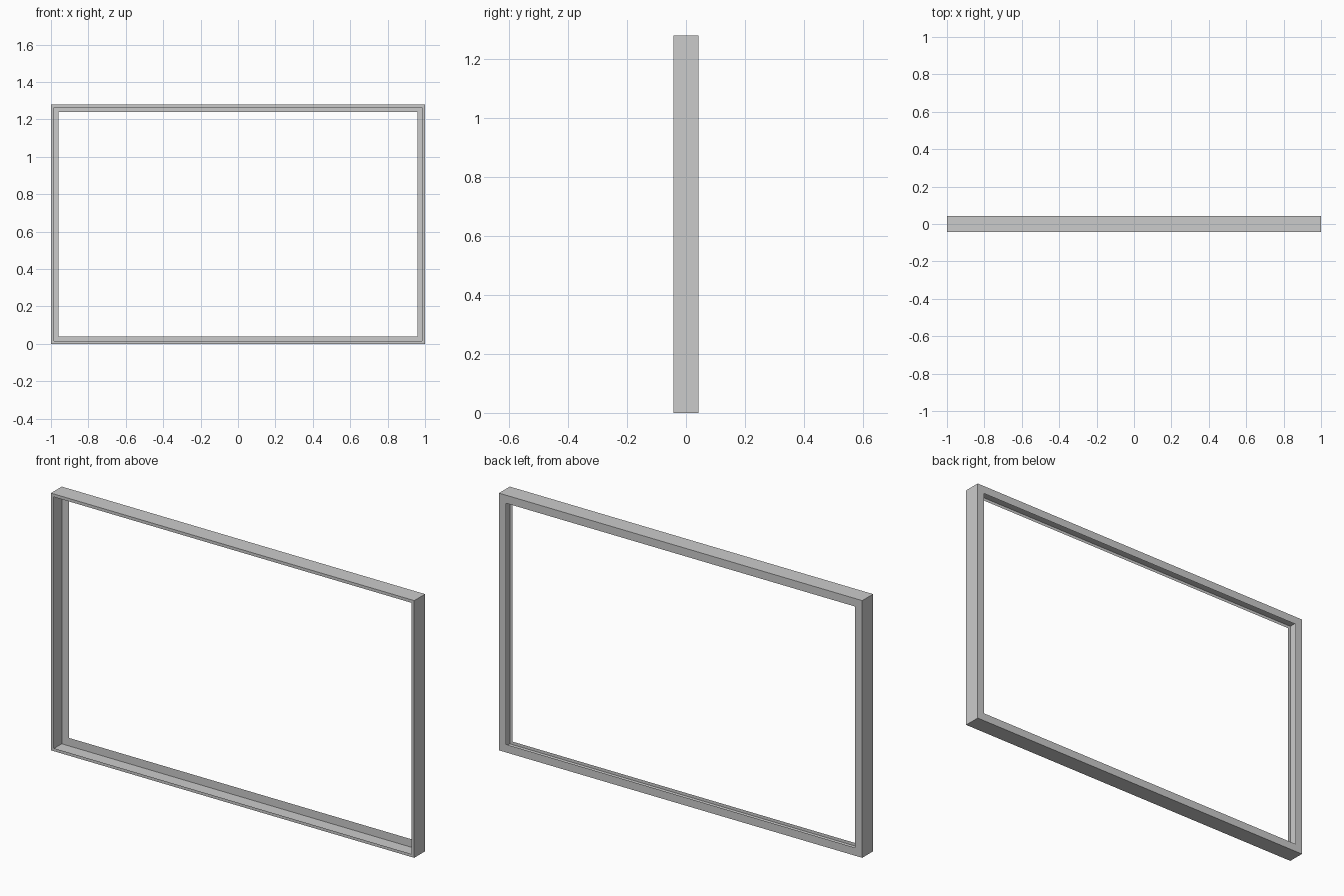
import bpy, bmesh

if "Cube" in bpy.data.objects:
    bpy.data.objects.remove(bpy.data.objects["Cube"])

W, H, D = 1.0, 1.28, 0.0425   # half width, height, half depth
LIP, FLANGE = 0.015, 0.04     # front lip and back flange widths

# C-shaped sheet profile: (inset from outer edge, y)
profile = [(LIP, -D), (0, -D), (0, D), (FLANGE, D)]


def ring(bm, inset, y):
    """Rectangular loop of vertices, inset from the outer edge."""
    x, lo, hi = W - inset, inset, H - inset
    return [bm.verts.new(p) for p in ((-x, y, lo), (x, y, lo), (x, y, hi), (-x, y, hi))]


# Frame: profile swept round the rectangle with mitred corners
bm = bmesh.new()
rings = [ring(bm, i, y) for i, y in profile]
for a, b in zip(rings, rings[1:]):
    for k in range(4):
        n = (k + 1) % 4
        bm.faces.new((a[k], b[k], b[n], a[n]))
bm.normal_update()
mesh = bpy.data.meshes.new("window_frame")
bm.to_mesh(mesh)
bm.free()
frame = bpy.data.objects.new("window_frame", mesh)
bpy.context.collection.objects.link(frame)
